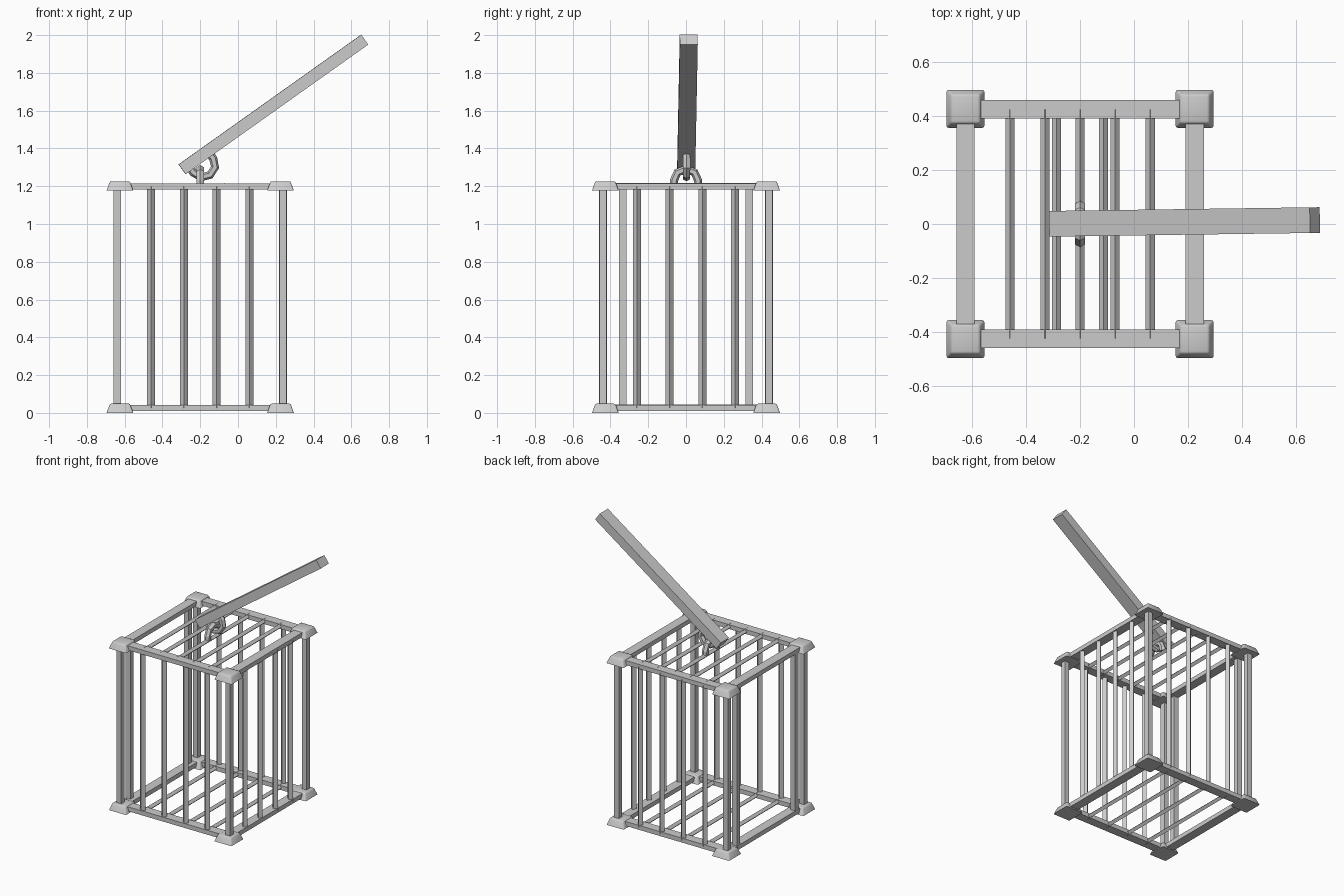
import bpy, bmesh, math
from mathutils import Vector, Matrix

if "Cube" in bpy.data.objects:
    bpy.data.objects.remove(bpy.data.objects["Cube"])

CX = -0.2            # cage centre in x
H = 0.425            # half spacing of the frame
P = 0.439            # half spacing of posts and bars
ZB, ZT = 0.027, 1.199


def finish(name, bm, matrix=None):
    bmesh.ops.recalc_face_normals(bm, faces=bm.faces)
    me = bpy.data.meshes.new(name)
    bm.to_mesh(me)
    bm.free()
    ob = bpy.data.objects.new(name, me)
    bpy.context.collection.objects.link(ob)
    if matrix:
        ob.matrix_world = matrix
    return ob


def box(name, centre, size, matrix=None):
    bm = bmesh.new()
    bmesh.ops.create_cube(bm, size=1)
    bmesh.ops.scale(bm, vec=size, verts=bm.verts)
    return finish(name, bm, matrix or Matrix.Translation(centre))


def diamond_bar(name, a, b, r):
    # four-sided rod with its corners facing the axes
    a, b = Vector(a), Vector(b)
    bm = bmesh.new()
    bmesh.ops.create_cone(bm, cap_ends=True, segments=4, radius1=r, radius2=r,
                          depth=(b - a).length)
    for v in bm.verts:   # snap the section to an axis-aligned diamond
        if abs(abs(v.co.x) - abs(v.co.y)) < 1e-4:
            v.co = Matrix.Rotation(math.pi / 4, 3, 'Z') @ v.co
    rot = (b - a).to_track_quat('Z', 'Y').to_matrix().to_4x4()
    return finish(name, bm, Matrix.Translation((a + b) / 2) @ rot)


def corner_cap(name, x, y, z):
    # wide base tapering to a softly rounded top
    bm = bmesh.new()
    bmesh.ops.create_cube(bm, size=1)
    for v in bm.verts:
        s = 0.141 if v.co.z < 0 else 0.106
        v.co = Vector((v.co.x * s, v.co.y * s, 0.0 if v.co.z < 0 else 0.049))
    top = [e for e in bm.edges if any(v.co.z > 0.01 for v in e.verts)]
    bmesh.ops.bevel(bm, geom=top, offset=0.008, segments=2, profile=0.5, affect='EDGES')
    ob = finish(name, bm, Matrix.Translation((x, y, z)))
    bpy.context.view_layer.objects.active = ob
    ob.select_set(True)
    bpy.ops.object.shade_smooth_by_angle(angle=math.radians(50))
    ob.select_set(False)


def arch_link(name, matrix):
    # low-poly half ring with short legs, six-sided tube
    pts = [(0.064, 0, -0.005)]
    pts += [(0.064 * math.cos(math.pi * i / 4), 0, 0.018 + 0.06 * math.sin(math.pi * i / 4))
            for i in range(5)]
    pts += [(-0.064, 0, -0.005)]
    cu = bpy.data.curves.new(name, 'CURVE')
    cu.dimensions = '3D'
    cu.bevel_depth = 0.022
    cu.bevel_resolution = 1
    cu.use_fill_caps = True
    sp = cu.splines.new('POLY')
    sp.points.add(len(pts) - 1)
    for p, c in zip(sp.points, pts):
        p.co = (*c, 1)
    sp.use_smooth = False
    ob = bpy.data.objects.new(name, cu)
    bpy.context.collection.objects.link(ob)
    ob.matrix_world = matrix


# frame beams and corner caps
for lvl, zc, zcap in (("bottom", ZB, 0.0), ("top", ZT, 1.177)):
    for s in (-1, 1):
        box(lvl + "_beam_x", (CX, s * H, zc), (2 * H, 0.068, 0.032))
        box(lvl + "_beam_y", (CX + s * H, 0, zc), (0.068, 2 * H, 0.032))
        for t in (-1, 1):
            corner_cap(lvl + "_corner_cap", CX + s * H, t * 0.427, zcap)

# corner posts
for s in (-1, 1):
    for t in (-1, 1):
        box("corner_post", (CX + s * P, t * P, (ZB + ZT) / 2), (0.038, 0.038, ZT - ZB))

# the left side is an open doorway with two posts
for t in (-1, 1):
    box("doorway_post", (CX - P, t * 0.335, (ZB + ZT) / 2), (0.038, 0.038, ZT - ZB))

# upright bars on front, back and right; four floor bars
for o in (-0.26, -0.087, 0.087, 0.26):
    for t in (-1, 1):
        diamond_bar("side_bar", (CX + o, t * P, ZB), (CX + o, t * P, ZT), 0.021)
    diamond_bar("right_bar", (CX + P, o, ZB), (CX + P, o, ZT), 0.021)
    diamond_bar("floor_bar", (CX + o, -H, ZB), (CX + o, H, ZB), 0.017)

# five roof bars
for i in range(-2, 3):
    diamond_bar("roof_bar", (CX + 0.13 * i, -H, ZT), (CX + 0.13 * i, H, ZT), 0.017)

# carrying pole, tilted and slightly turned
a, b = Vector((-0.296, 0.001, 1.2895)), Vector((0.6705, 0.0145, 1.976))
d = (b - a).normalized()
side = Vector((0, 0, 1)).cross(d).normalized()
up = d.cross(side)
basis = Matrix((d, side, up)).transposed().to_4x4()
box("carrying_pole", None, ((b - a).length, 0.095, 0.064),
    Matrix.Translation((a + b) / 2) @ basis)

# interlocking links: one on the roof, one under the pole
arch_link("roof_link", Matrix.Translation((CX, 0, 1.212)) @ Matrix.Rotation(math.pi / 2, 4, 'Z'))
flip = Matrix((d, -side, -up)).transposed().to_4x4()
arch_link("pole_link", Matrix.Translation(a + d * 0.103 - up * 0.032) @ flip)
